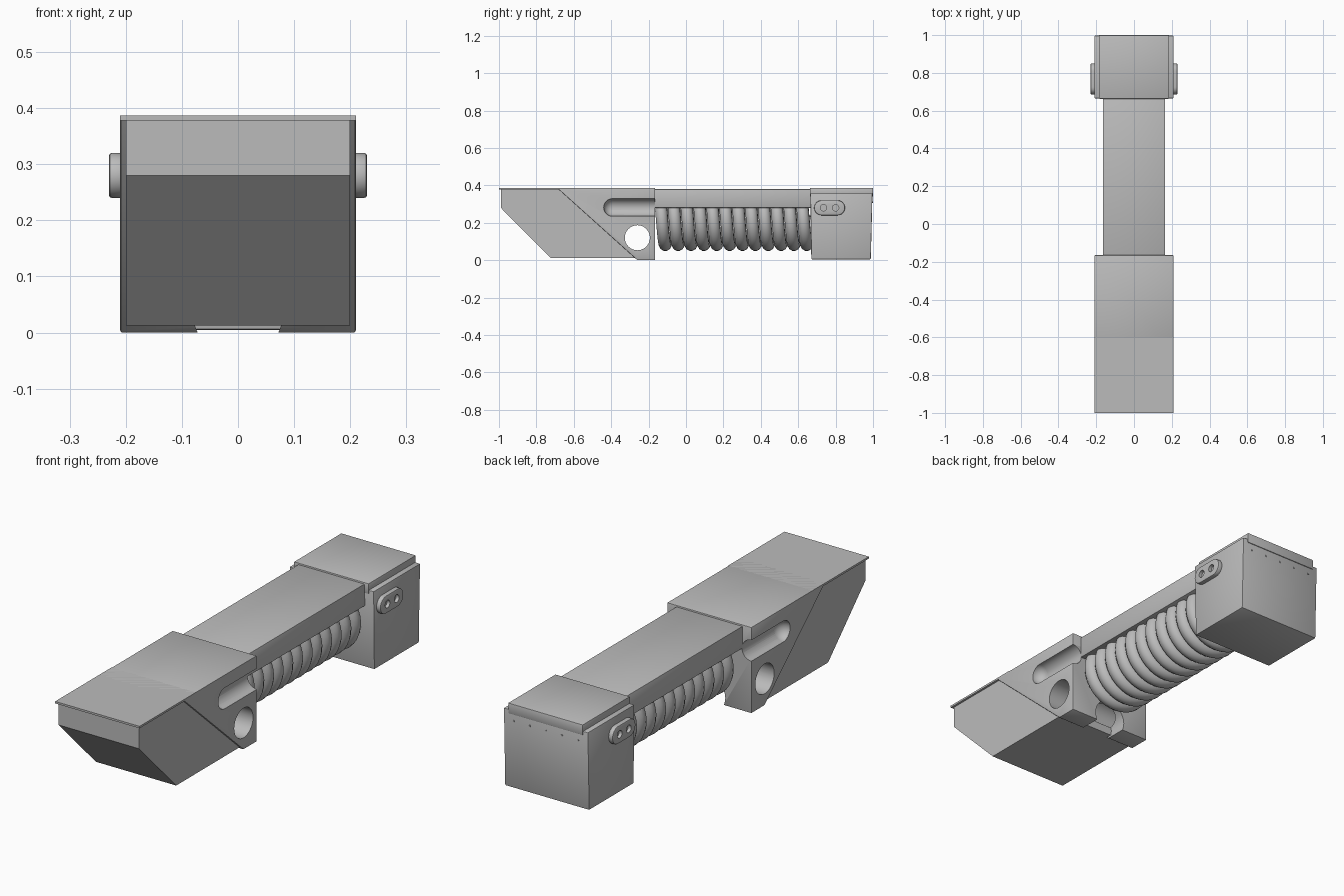
import bpy, bmesh, math
from mathutils import Matrix

cube = bpy.data.objects.get("Cube")
if cube:
    bpy.data.objects.remove(cube, do_unlink=True)

grey = bpy.data.materials.new("plain grey")
grey.use_nodes = True
COLOUR = (0.5, 0.5, 0.5, 1)
grey.diffuse_color = COLOUR
grey.node_tree.nodes["Principled BSDF"].inputs["Base Color"].default_value = COLOUR


def add(name, bm):
    """Turn a bmesh into a named object."""
    bmesh.ops.recalc_face_normals(bm, faces=bm.faces)
    mesh = bpy.data.meshes.new(name)
    bm.to_mesh(mesh)
    bm.free()
    mesh.materials.append(grey)
    ob = bpy.data.objects.new(name, mesh)
    bpy.context.collection.objects.link(ob)
    return ob


def select(ob):
    bpy.ops.object.select_all(action='DESELECT')
    ob.select_set(True)
    bpy.context.view_layer.objects.active = ob


def prism(name, profile, x0, x1):
    """Extrude a side profile of (y, z) points from x0 to x1."""
    bm = bmesh.new()
    face = bm.faces.new([bm.verts.new((x0, y, z)) for y, z in profile])
    out = bmesh.ops.extrude_face_region(bm, geom=[face])
    moved = [v for v in out["geom"] if isinstance(v, bmesh.types.BMVert)]
    bmesh.ops.translate(bm, verts=moved, vec=(x1 - x0, 0, 0))
    return add(name, bm)


def box(name, w, y0, y1, z0, z1):
    return prism(name, [(y0, z0), (y1, z0), (y1, z1), (y0, z1)], -w, w)


def cylinder(name, axis, r, length, pos, sides=40):
    bm = bmesh.new()
    turn = Matrix.Rotation(math.pi / 2, 4, 'Y' if axis == 'x' else 'X')
    bmesh.ops.create_cone(bm, cap_ends=True, segments=sides, radius1=r, radius2=r,
                          depth=length, matrix=Matrix.Translation(pos) @ turn)
    return add(name, bm)


def sphere(name, r, pos):
    bm = bmesh.new()
    bmesh.ops.create_uvsphere(bm, u_segments=32, v_segments=20, radius=r,
                              matrix=Matrix.Translation(pos))
    return add(name, bm)


def cut(ob, cutter):
    mod = ob.modifiers.new("cut", 'BOOLEAN')
    mod.operation = 'DIFFERENCE'
    mod.solver = 'EXACT'
    mod.object = cutter
    select(ob)
    bpy.ops.object.modifier_apply(modifier=mod.name)
    bpy.data.objects.remove(cutter, do_unlink=True)


def bevel(ob, width, segments=2):
    mod = ob.modifiers.new("bevel", 'BEVEL')
    mod.width, mod.segments, mod.limit_method = width, segments, 'ANGLE'
    select(ob)
    bpy.ops.object.modifier_apply(modifier=mod.name)


# Sloped front housing with its overhanging lid
prism("front_housing", [(-0.99, 0.38), (-0.99, 0.28), (-0.725, 0.013),
                        (-0.25, 0.013), (-0.25, 0.05), (-0.65, 0.38)], -0.2, 0.2)
box("front_lid", 0.21, -1, -0.6, 0.378, 0.387)

# Raised collar behind the diagonal seam, with its recesses
collar = prism("front_collar", [(-0.69, 0.387), (-0.26, 0.0),
                                (-0.165, 0.0), (-0.165, 0.387)], -0.21, 0.21)
bevel(collar, 0.004)
cut(collar, cylinder("cross_hole", 'x', 0.067, 1, (0, -0.26, 0.12)))
cut(collar, cylinder("belly_groove", 'y', 0.08, 0.4, (0, -0.15, 0.035)))
for side in (-1, 1):
    cut(collar, cylinder("slot", 'y', 0.047, 0.5, (side * 0.21, -0.143, 0.282)))
    cut(collar, sphere("slot_end", 0.047, (side * 0.21, -0.393, 0.282)))
cut_hole = cylinder("housing_hole", 'x', 0.067, 1, (0, -0.26, 0.12))
cut(bpy.data.objects["front_housing"], cut_hole)

# Flat beam over the spring
beam = box("top_beam", 0.165, -0.17, 0.67, 0.28, 0.38)
bevel(beam, 0.003)

# Coil spring
TURNS, STEPS, R = 11.8, 36, 0.132
curve = bpy.data.curves.new("coil_spring", 'CURVE')
curve.dimensions = '3D'
curve.bevel_depth = 0.033
curve.bevel_resolution = 4
curve.use_fill_caps = True
count = int(TURNS * STEPS)
spline = curve.splines.new('POLY')
spline.points.add(count)
for i, p in enumerate(spline.points):
    a = 2 * math.pi * i / STEPS
    p.co = (R * math.sin(a), -0.145 + 0.81 * i / count, 0.214 + R * math.cos(a), 1)
curve.materials.append(grey)
spring = bpy.data.objects.new("coil_spring", curve)
bpy.context.collection.objects.link(spring)
select(spring)
bpy.ops.object.convert(target='MESH')

# Rear block with a narrower cap
block = prism("rear_block", [(0.665, 0.357), (0.67, 0.005),
                             (0.988, 0.005), (0.997, 0.357)], -0.21, 0.21)
bevel(block, 0.004)
cap = box("rear_cap", 0.186, 0.663, 1, 0.34, 0.387)
bevel(cap, 0.003)

# Side buckles with two holes each
ARC = [math.radians(d) for d in range(-90, 91, 15)]
pill = [(0.81 + 0.04 * math.cos(a), 0.28 + 0.04 * math.sin(a)) for a in ARC]
pill += [(0.725 - 0.04 * math.cos(a), 0.28 - 0.04 * math.sin(a)) for a in ARC]
for side, label in ((1, "left"), (-1, "right")):
    buckle = prism(label + "_buckle", pill, side * 0.2, side * 0.23)
    bevel(buckle, 0.005)
    for y in (0.735, 0.8):
        cut(buckle, cylinder("pin_hole", 'x', 0.017, 0.04, (side * 0.235, y, 0.28), 24))

# Small rivets along the back
for i in range(5):
    cylinder("back_rivet_%d" % (i + 1), 'y', 0.004, 0.01,
             ((i - 2) * 0.08, 0.994, 0.31), 12)

# Smooth the rounded surfaces, keep the edges crisp
for ob in list(bpy.context.scene.objects):
    if ob.type == 'MESH':
        select(ob)
        bpy.ops.object.shade_smooth_by_angle(angle=math.radians(35))
